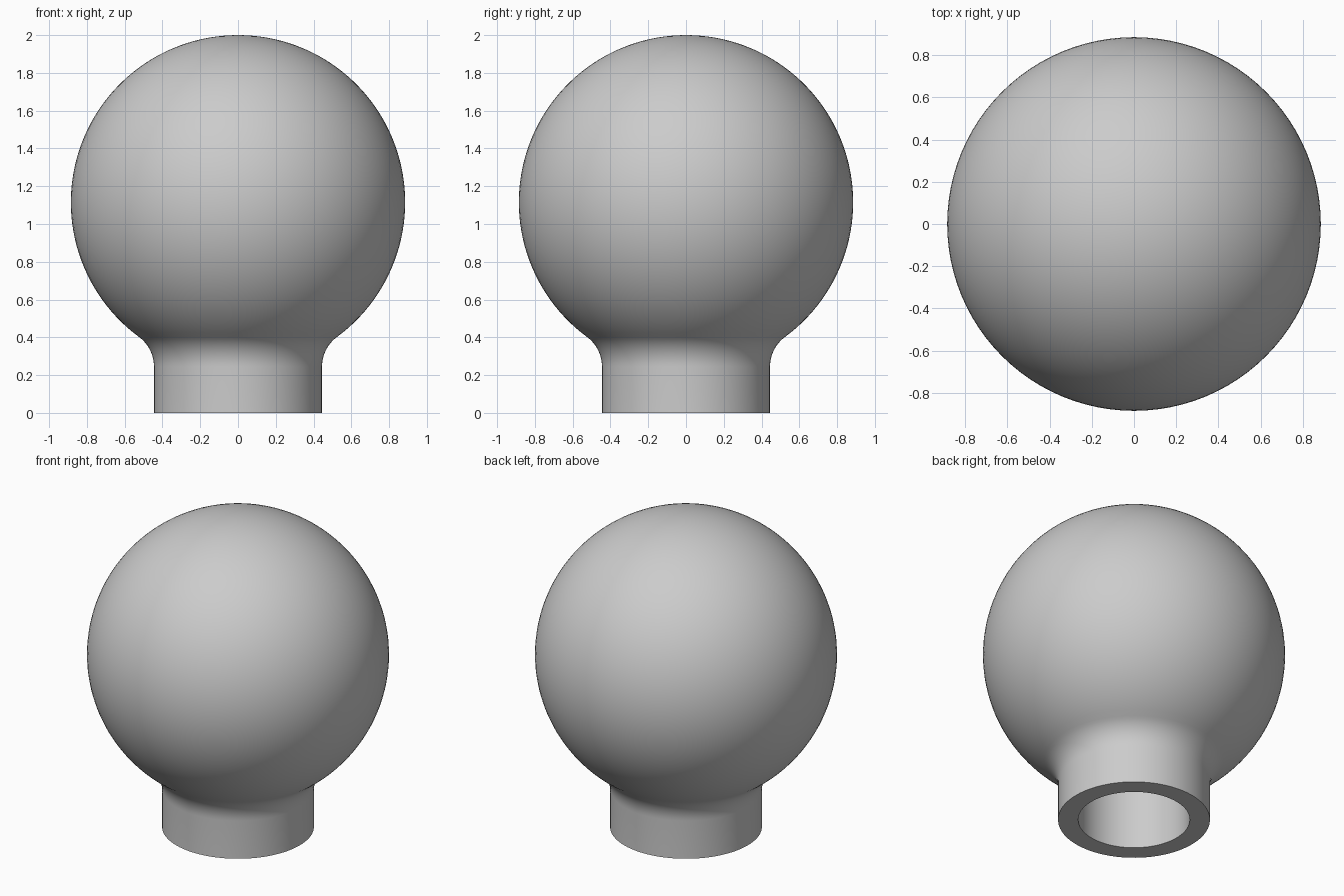
import bpy, bmesh
from math import sin, cos, pi, sqrt, atan2, radians

if "Cube" in bpy.data.objects:
    bpy.data.objects.remove(bpy.data.objects["Cube"])

BALL_R = 0.885
BALL_Z = 2.0 - BALL_R
NECK_R = 0.445
BORE_R = 0.327
BORE_DEPTH = 0.9
FILLET_R = 0.195
SEGMENTS = 96


def arc(cx, cz, r, a0, a1, n):
    """Points on a circular arc in the profile plane."""
    return [(cx + r * cos(a0 + (a1 - a0) * i / n), cz + r * sin(a0 + (a1 - a0) * i / n))
            for i in range(n + 1)]


def lathe(name, profile, material):
    """Revolve a profile of (radius, height) points around z."""
    bm = bmesh.new()
    verts = [bm.verts.new((max(r, 0.0), 0, z)) for r, z in profile]
    edges = [bm.edges.new(pair) for pair in zip(verts, verts[1:])]
    bmesh.ops.spin(bm, geom=verts + edges, cent=(0, 0, 0), axis=(0, 0, 1),
                   angle=2 * pi, steps=SEGMENTS, use_duplicate=False)
    bmesh.ops.remove_doubles(bm, verts=bm.verts, dist=0.0005)
    bmesh.ops.recalc_face_normals(bm, faces=bm.faces)
    mesh = bpy.data.meshes.new(name)
    bm.to_mesh(mesh)
    bm.free()
    mesh.materials.append(material)
    obj = bpy.data.objects.new(name, mesh)
    bpy.context.collection.objects.link(obj)
    bpy.ops.object.select_all(action='DESELECT')
    obj.select_set(True)
    bpy.context.view_layer.objects.active = obj
    bpy.ops.object.shade_smooth_by_angle(angle=radians(30))
    return obj


grey = bpy.data.materials.new("light grey")
grey.use_nodes = True
color = (0.6, 0.6, 0.6, 1.0)
grey.diffuse_color = color
grey.node_tree.nodes["Principled BSDF"].inputs["Base Color"].default_value = color

# Fillet circle tangent to both the neck wall and the ball
fillet_x = NECK_R + FILLET_R
fillet_z = BALL_Z - sqrt((BALL_R + FILLET_R) ** 2 - fillet_x ** 2)
tangent = atan2(fillet_z - BALL_Z, fillet_x)

# Blind bore, base ring, straight neck, fillet, ball
profile = [(0, BORE_DEPTH), (BORE_R, BORE_DEPTH), (BORE_R, 0), (NECK_R, 0)]
profile += arc(fillet_x, fillet_z, FILLET_R, pi, pi + tangent, 10)
profile += arc(0, BALL_Z, BALL_R, tangent, pi / 2, 56)[1:]

lathe("ball_knob", profile, grey)
